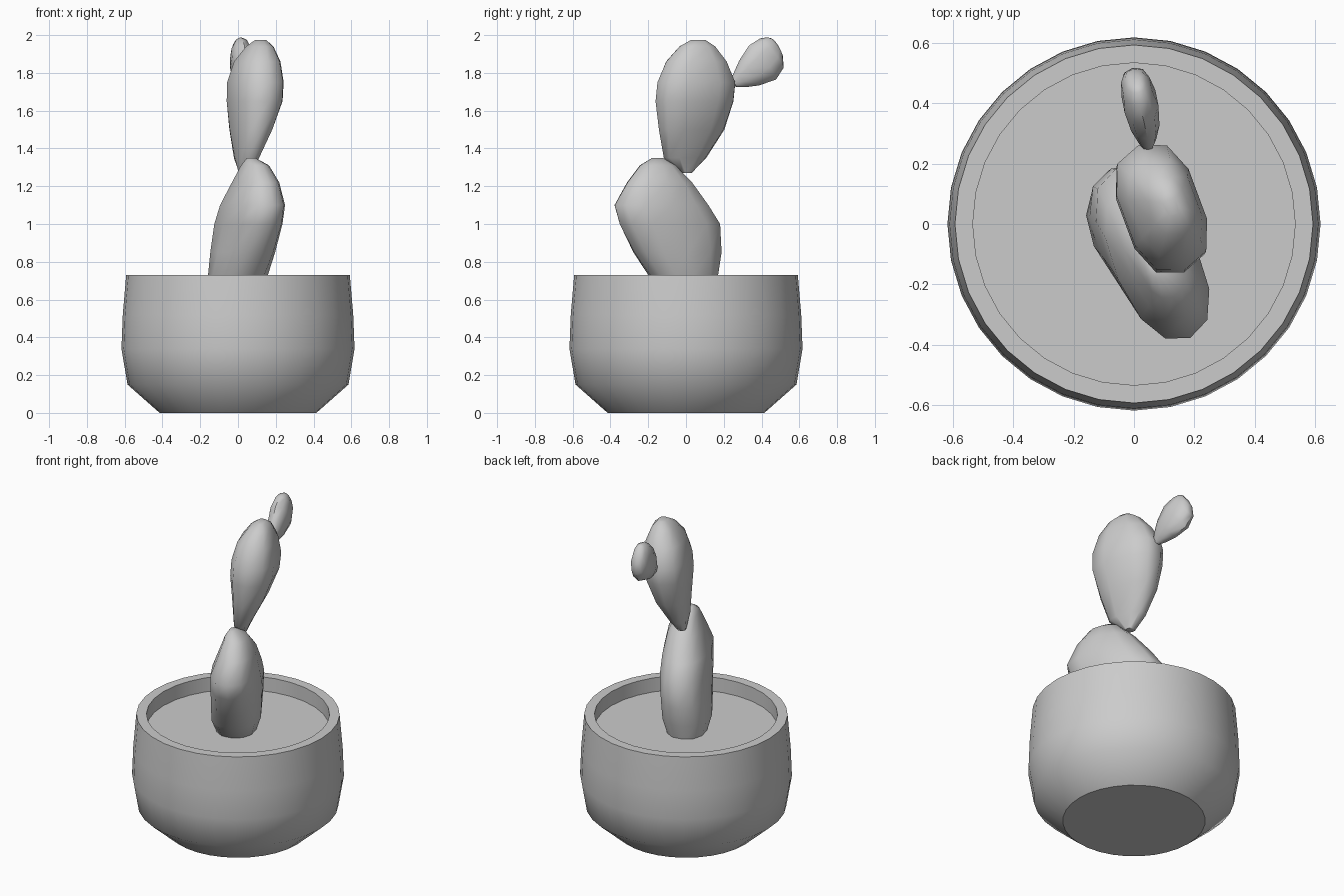
import bpy, bmesh, math
from mathutils import Vector

cube = bpy.data.objects.get("Cube")
if cube:
    bpy.data.objects.remove(cube, do_unlink=True)

# One plain grey for everything
grey = bpy.data.materials.new("plain grey")
grey.use_nodes = True
colour = (0.6, 0.6, 0.6, 1)
grey.diffuse_color = colour
grey.node_tree.nodes["Principled BSDF"].inputs["Base Color"].default_value = colour


def loft(name, rings, angle, flat_caps=False):
    """Skin a list of point rings, cap both ends and smooth below the angle."""
    bm = bmesh.new()
    loops = [[bm.verts.new(p) for p in ring] for ring in rings]
    n = len(loops[0])
    for a, b in zip(loops, loops[1:]):
        for i in range(n):
            j = (i + 1) % n
            bm.faces.new((a[i], a[j], b[j], b[i]))
    caps = [bm.faces.new(loops[0][::-1]), bm.faces.new(loops[-1])]
    bmesh.ops.recalc_face_normals(bm, faces=bm.faces)
    bm.faces.index_update()
    cap_ids = [f.index for f in caps]
    mesh = bpy.data.meshes.new(name)
    bm.to_mesh(mesh)
    bm.free()
    mesh.materials.append(grey)
    obj = bpy.data.objects.new(name, mesh)
    bpy.context.collection.objects.link(obj)
    bpy.ops.object.select_all(action='DESELECT')
    obj.select_set(True)
    bpy.context.view_layer.objects.active = obj
    bpy.ops.object.shade_smooth_by_angle(angle=math.radians(angle))
    if flat_caps:
        for i in cap_ids:
            mesh.polygons[i].use_smooth = False


def rounded(value, power):
    return math.copysign(abs(value) ** power, value)


def ring(centre, u, v, n, power=1.0):
    """Ellipse; a power under one makes it boxier."""
    turns = [2 * math.pi * i / n for i in range(n)]
    return [Vector(centre) + u * rounded(math.cos(t), power)
            + v * rounded(math.sin(t), power) for t in turns]


def pad(name, stations, u, v, n, angle, power):
    """Flattened cactus pad: stations hold x, y, z, half width, half thickness."""
    u, v = Vector(u).normalized(), Vector(v).normalized()
    loft(name, [ring((x, y, z), u * w, v * t, n, power)
                for x, y, z, w, t in stations], angle)


# Pot: outer wall, flat rim, inner wall and soil
X, Y = Vector((1, 0, 0)), Vector((0, 1, 0))
pot_profile = [(0.415, 0), (0.585, 0.15), (0.617, 0.34), (0.61, 0.52), (0.592, 0.73),
               (0.533, 0.73), (0.533, 0.64)]
loft("pot_with_soil", [ring((0, 0, z), X * r, Y * r, 32) for r, z in pot_profile],
     45, flat_caps=True)

# Lower pad, rooted in the soil
pad("lower_pad", [
    (-0.015, 0.01, 0.60, 0.13, 0.105),
    (0, -0.015, 0.73, 0.19, 0.145),
    (0.025, -0.045, 0.85, 0.25, 0.145),
    (0.055, -0.085, 1.0, 0.29, 0.145),
    (0.077, -0.13, 1.1, 0.27, 0.14),
    (0.093, -0.14, 1.22, 0.185, 0.105),
    (0.09, -0.15, 1.31, 0.1, 0.065),
    (0.07, -0.15, 1.35, 0.03, 0.02),
], (0.4, -0.91, 0), (0.91, 0.4, 0), 12, 65, 0.88)

# Middle pad, standing on the lower one
pad("middle_pad", [
    (0.03, 0, 1.27, 0.03, 0.025),
    (0.045, -0.005, 1.35, 0.12, 0.05),
    (0.068, 0.03, 1.5, 0.185, 0.095),
    (0.088, 0.045, 1.65, 0.22, 0.13),
    (0.092, 0.055, 1.75, 0.22, 0.132),
    (0.102, 0.055, 1.86, 0.17, 0.11),
    (0.115, 0.06, 1.94, 0.1, 0.065),
    (0.12, 0.065, 1.975, 0.04, 0.025),
], (0.35, -0.94, 0), (0.94, 0.35, 0), 10, 50, 0.78)

# Small young pad leaning out at the back
pad("small_pad", [
    (0.045, 0.252, 1.744, 0.025, 0.015),
    (0.042, 0.287, 1.765, 0.052, 0.032),
    (0.034, 0.335, 1.80, 0.085, 0.05),
    (0.02, 0.405, 1.855, 0.116, 0.06),
    (0.008, 0.455, 1.905, 0.1, 0.05),
    (0.005, 0.473, 1.938, 0.065, 0.035),
    (0.005, 0.474, 1.958, 0.03, 0.018),
], (0.12, -0.62, 0.78), (0.97, 0.2, 0.1), 10, 50, 0.88)
